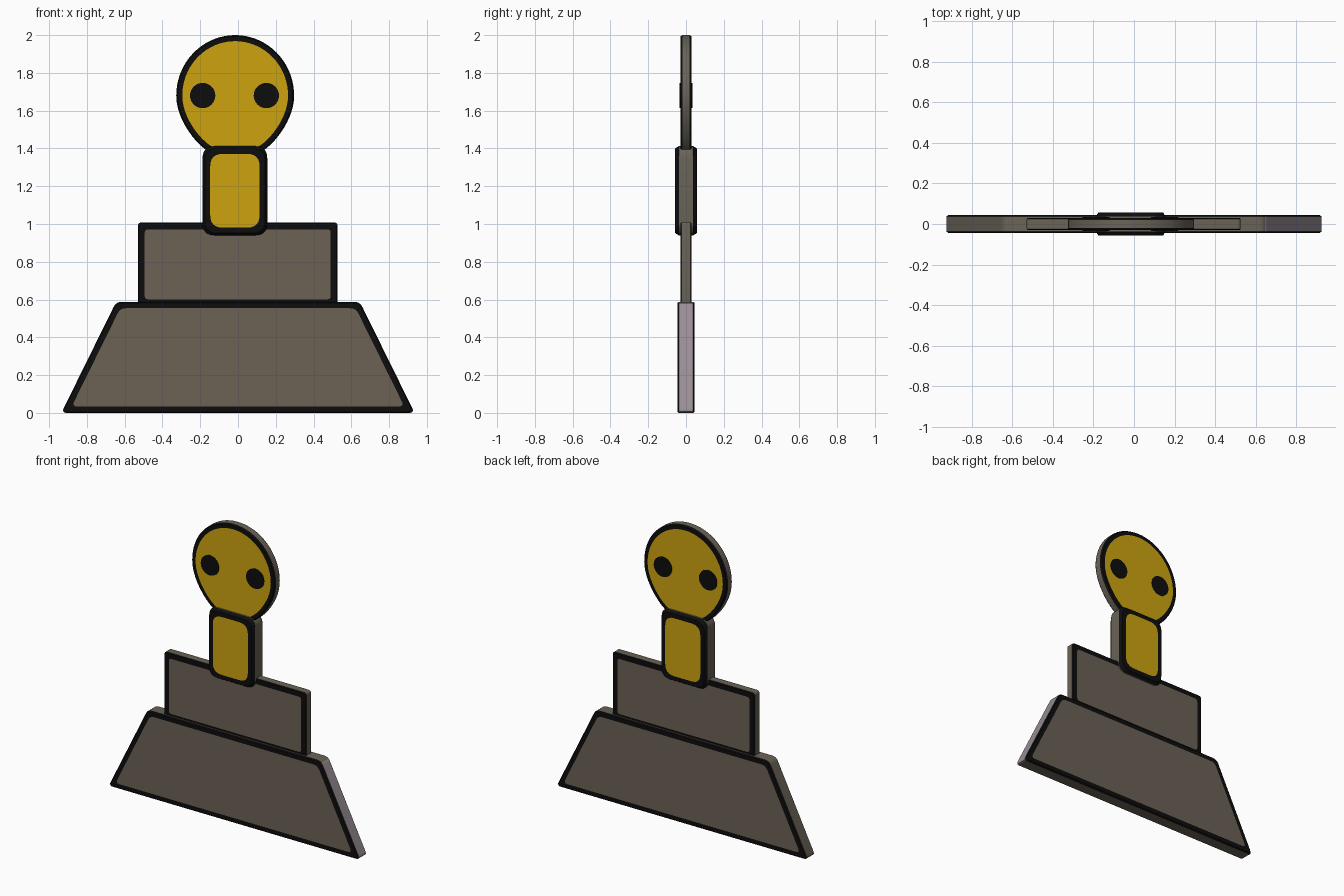
import bpy, bmesh, math
from mathutils import Vector

if "Cube" in bpy.data.objects:
    bpy.data.objects.remove(bpy.data.objects["Cube"])


def material(name, rgb):
    m = bpy.data.materials.new(name)
    m.diffuse_color = (*rgb, 1)
    m.use_nodes = True
    m.node_tree.nodes["Principled BSDF"].inputs["Base Color"].default_value = m.diffuse_color
    return m


BLACK = material("outline black", (0.004, 0.004, 0.004))
STONE = material("stone grey", (0.15, 0.12, 0.09))
RIM = material("rim grey", (0.145, 0.125, 0.095))
YELLOW = material("yellow", (0.61, 0.37, 0.005))
PALE = material("pale mauve grey", (0.32, 0.27, 0.30))


def rounded_polygon(points, radius, steps=6):
    """Outline function: inset distance -> convex CCW polygon with rounded corners."""
    pts = [Vector(p) for p in points]
    n = len(pts)

    def ring(d):
        dirs = [(pts[(i + 1) % n] - pts[i]).normalized() for i in range(n)]
        corners = []
        for i in range(n):
            a, b = dirs[i - 1], dirs[i]
            na, nb = Vector((-a.y, a.x)), Vector((-b.y, b.x))
            corners.append(pts[i] + (na + nb) * (d / (1 + na.dot(nb))))
        out = []
        for i, c in enumerate(corners):
            p, q = c - dirs[i - 1] * radius, c + dirs[i] * radius
            for k in range(steps + 1):
                t = k / steps
                out.append(p * (1 - t) ** 2 + c * (2 * t * (1 - t)) + q * t * t)
        return out
    return ring


def egg(cx, cz, w, up, down, n=72):
    def ring(d):
        out = []
        for k in range(n):
            a = 2 * math.pi * k / n
            s = math.sin(a)
            wide = (w - d) * (1 - (0.05 * math.sin(2 * a) ** 2 if s < 0 else 0))
            out.append(Vector((cx + wide * math.cos(a),
                               cz + ((up if s > 0 else down) - d) * s)))
        return out
    return ring


def plaque(name, outline, half, side_half, bevel, border, fill, rim=RIM, end=None):
    """Flat slab with black outlined faces, black bevels and a plain rim."""
    bm = bmesh.new()
    levels = [(border, -half), (bevel, -half), (0, -side_half),
              (0, side_half), (bevel, half), (border, half)]
    mats = [0, 0, 2, 0, 0]
    rings = [[bm.verts.new((p.x, y, p.y)) for p in outline(d)] for d, y in levels]
    for r in range(5):
        a, b = rings[r], rings[r + 1]
        for i in range(len(a)):
            j = (i + 1) % len(a)
            bm.faces.new((a[i], a[j], b[j], b[i])).material_index = mats[r]
    for cap in (rings[0], rings[-1]):
        bm.faces.new(cap).material_index = 1
    bmesh.ops.recalc_face_normals(bm, faces=bm.faces)
    bm.normal_update()
    if end:  # right-hand end in its own colour
        for f in bm.faces:
            if f.material_index == 2 and f.normal.x > 0.7:
                f.material_index = 3
    me = bpy.data.meshes.new(name)
    bm.to_mesh(me)
    bm.free()
    for m in (BLACK, fill, rim) + ((end,) if end else ()):
        me.materials.append(m)
    ob = bpy.data.objects.new(name, me)
    bpy.context.collection.objects.link(ob)
    bpy.ops.object.select_all(action='DESELECT')
    ob.select_set(True)
    bpy.context.view_layer.objects.active = ob
    bpy.ops.object.shade_smooth_by_angle(angle=math.radians(30))
    return ob


# sloping base
plaque("base", rounded_polygon([(-0.935, 0), (0.935, 0), (0.645, 0.588), (-0.645, 0.588)], 0.03),
       0.045, 0.038, 0.006, 0.034, STONE, end=PALE)

# upper block
plaque("upper_block", rounded_polygon([(-0.53, 0.565), (0.527, 0.565), (0.527, 1.008), (-0.53, 1.008)], 0.02),
       0.03, 0.024, 0.005, 0.036, STONE)

# neck, thicker than its neighbours
plaque("neck", rounded_polygon([(-0.188, 0.94), (0.155, 0.94), (0.155, 1.412), (-0.188, 1.412)], 0.065),
       0.058, 0.038, 0.012, 0.041, YELLOW)

# egg-shaped head
plaque("head", egg(-0.015, 1.68, 0.312, 0.32, 0.335),
       0.03, 0.019, 0.007, 0.032, YELLOW)

# eyes, thin plates on both faces
for face, y in (("front", -0.031), ("back", 0.031)):
    for side, x in (("left", -0.187), ("right", 0.15)):
        bpy.ops.mesh.primitive_cylinder_add(vertices=32, radius=0.067, depth=0.006,
                                            location=(x, y, 1.68),
                                            rotation=(math.pi / 2, 0, 0))
        eye = bpy.context.object
        eye.name = f"{face}_eye_{side}"
        eye.data.materials.append(BLACK)
